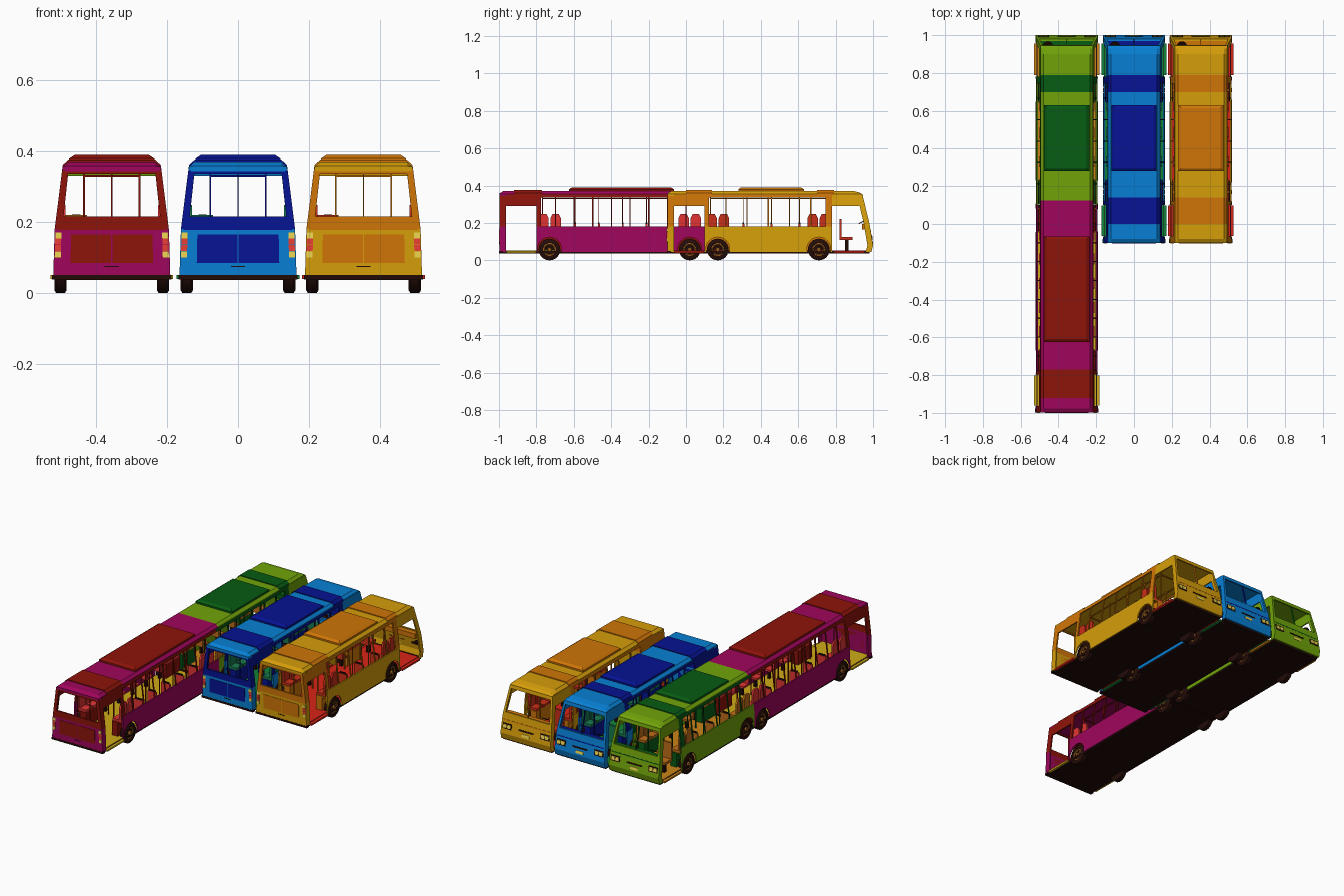
import bpy, bmesh, math
from math import sin, cos, pi

if "Cube" in bpy.data.objects:
    bpy.data.objects.remove(bpy.data.objects["Cube"])

parts = {}
mats = {}


def mat(c):
    if c not in mats:
        m = bpy.data.materials.new("paint_%d" % len(mats))
        m.diffuse_color = (*[(v / 255) ** 2.2 for v in c], 1)
        m.use_nodes = True
        m.node_tree.nodes["Principled BSDF"].inputs["Base Color"].default_value = m.diffuse_color
        mats[c] = m
    return mats[c]


def interp(z, pts):
    for (a, b), (c, d) in zip(pts, pts[1:]):
        if z <= c:
            return b + (d - b) * (z - a) / (c - a)
    return pts[-1][1]


def half(z):      # half width of the body at height z
    return interp(z, [(0, .165), (.05, .165), (.18, .161), (.355, .139)])


def nose(z):      # y of the slanted bus front at height z
    return interp(z, [(0, .985), (.04, .99), (.08, 1.0), (.2, .98), (.345, .945)])


class Bus:
    def __init__(self, name, cx):
        self.name, self.cx = name, cx

    def loft(self, part, col, rings):
        bm = parts.setdefault((self.name + "_" + part, col), bmesh.new())
        vs = [[bm.verts.new((x + self.cx, y, z)) for x, y, z in r] for r in rings]
        n = len(vs[0])
        for a, b in zip(vs, vs[1:]):
            for i in range(n):
                bm.faces.new((a[i], a[(i + 1) % n], b[(i + 1) % n], b[i]))
        bm.faces.new(vs[0])
        bm.faces.new(vs[-1])

    def box(self, part, col, x0, x1, y0, y1, z0, z1):
        self.loft(part, col, [[(x0, y0, z), (x1, y0, z), (x1, y1, z), (x0, y1, z)] for z in (z0, z1)])

    def side(self, part, col, poly, t=.008, out=0):   # panel on both side walls
        for s in (-1, 1):
            self.loft(part, col, [[(s * (half(z) + o), y, z) for y, z in poly] for o in (out, out - t)])

    def quad_side(self, part, col, y0, y1, z0, z1, **k):
        self.side(part, col, [(y0, z0), (y1, z0), (y1, z1), (y0, z1)], **k)

    def end(self, part, col, yf, d, poly, out=0):      # panel on an end wall, x as fraction of half width
        self.loft(part, col, [[(u * half(z), yf(z) + o, z) for u, z in poly] for o in (-d * out, d * .01)])

    def quad_end(self, part, col, yf, d, u0, u1, z0, z1, out=0):
        self.end(part, col, yf, d, [(u0, z0), (u1, z0), (u1, z1), (u0, z1)], out)

    def rod(self, part, col, a, b, r=.0025):           # thin rail along y or z
        if a[2] != b[2]:
            self.box(part, col, a[0] - r, a[0] + r, a[1] - r, a[1] + r, a[2], b[2])
        else:
            self.box(part, col, min(a[0], b[0]) - r, max(a[0], b[0]) + r, a[1] - r, b[1] + r, a[2] - r, a[2] + r)

    def disc(self, part, col, y, z, prof, n=24):       # solid of revolution about x, mirrored
        for s in (-1, 1):
            self.loft(part, col, [[(s * x, y + r * cos(i * 2 * pi / n), z + r * sin(i * 2 * pi / n))
                                   for i in range(n)] for x, r in prof])


DARK, TYRE, HUB = (38, 18, 14), (40, 20, 16), (150, 92, 36)
LAMP, RED, AMBER = (240, 215, 80), (235, 65, 55), (235, 140, 40)


def build(name, cx, y0, y1, axles, hatch, bumps, c1, c2, c3, seat, front=True, rear=True):
    b = Bus(name, cx)
    wa = y0 + .2 if rear else y0            # wall between the doors
    wb = .78 if front else y1
    r0 = y0 if rear else y0 + .025
    r1 = .945 if front else y1 + .025
    # Floor: dark underside and coloured deck
    f1 = .98 if front else y1
    b.box("chassis", DARK, -.16, .16, y0 + .003, f1, .036, .05)
    b.box("deck", c3, -.155, .155, y0 + .01, f1 - .015, .05, .054)
    # Lower side walls with round wheel arches
    poly = [(wa, .045)]
    for a in sorted(axles):
        for i in range(13):
            t = pi - i * pi / 12
            z = .06 + .064 * sin(t)
            poly.append((a + .064 * cos(t), z if 0 < i < 12 else .045))
    poly += [(wb, .045), (wb, .18), (wa, .18)]
    b.side("lower_wall", c1, poly)
    # Windows: pillars, mullions and top rail
    b.quad_side("window_rail", c2, wa, wb, .335, .352)
    if rear:
        b.quad_side("pillar", c2, wa, wa + .022, .18, .34)
    if front:
        b.quad_side("pillar", c2, wb - .035, wb, .18, .34)
    n = round((wb - wa) / .105)
    for i in range(1, n):
        y = wa + (wb - wa) * i / n
        b.quad_side("mullion", c2, y - .003, y + .003, .18, .336, t=.006)
    # Door frames and steps
    if rear:
        b.quad_side("door_frame", c1, y0, y0 + .035, .045, .18)
        b.quad_side("door_frame_upper", c2, y0, y0 + .035, .18, .345)
        b.quad_side("door_header", c2, y0 + .035, wa, .29, .352)
        for s in (-1, 1):
            b.box("door_step", c3, s * .15, s * .173, y0 + .037, wa - .003, .04, .05)
    if front:
        for part, col, z0, z1 in (("front_corner", c1, .045, .08), ("front_corner", c1, .08, .18),
                                  ("front_corner", c1, .18, .2), ("front_post", c1, .2, .345)):
            b.side(part, col, [(nose(z0) - .03, z0), (nose(z0), z0), (nose(z1), z1), (nose(z1) - .03, z1)])
        b.side("door_header", c1, [(.78, .29), (nose(.29) - .02, .29), (nose(.345) - .01, .352), (.78, .352)])
        for s in (-1, 1):
            b.box("door_step", c3, s * .15, s * .173, .79, .955, .04, .05)
    # Roof shell with chamfered edges
    def ring(y, top, lift=0):
        return [(s * x, y, z + lift) for s, x, z in
                ((-1, .14, .343), (-1, .138, min(.356, top)), (-1, .122, top),
                 (1, .122, top), (1, .138, min(.356, top)), (1, .14, .343))]
    rings = [ring(r0, .358), ring(r0 + .02, .37)] if rear else [ring(r0, .37)]
    rings += [ring(.9, .37), ring(.93, .362), ring(r1, .351)] if front else [ring(r1, .37)]
    b.loft("roof", c1, rings)
    for p, q in bumps:
        b.loft("roof_band", c2, [ring(p, .37, .005), ring(q, .37, .005)])
    p, q = hatch
    b.loft("roof_hatch", c2, [[(-.12 + i, p + i, z), (.12 - i, p + i, z), (.12 - i, q - i, z), (-.12 + i, q - i, z)]
                              for i, z in ((0, .368), (0, .38), (.015, .39))])
    # Rear end: engine doors, belt, window frame, lamps, bumper
    if rear:
        yf = lambda z: y0
        b.quad_end("rear_wall", c1, yf, 1, -1, 1, .05, .178)
        b.quad_end("rear_belt", c2, yf, 1, -1, 1, .178, .215)
        b.quad_end("rear_header", c2, yf, 1, -1, 1, .336, .347)
        b.quad_end("rear_window_bar", c2, yf, 1, -.012, .012, .215, .34)
        for s in (-1, 1):
            b.quad_end("rear_post", c2, yf, 1, s * .87, s, .215, .338)
            b.quad_end("engine_door", c2, yf, 1, s * .012, s * .71, .085, .165, .002)
            for z, c in ((.1, LAMP), (.118, RED), (.136, RED), (.154, LAMP)):
                b.quad_end("tail_lamp", c, yf, 1, s * .88, s * .985, z, z + .017, .003)
        b.box("rear_bumper", DARK, -.168, .168, y0 - .001, y0 + .02, .038, .05)
        b.box("plate", DARK, -.02, .02, y0 - .002, y0 + .002, .073, .076)
    # Front end: nose, windshield frame, dash, headlights
    if front:
        b.end("front_nose", c1, nose, -1, [(-1, .045), (1, .045), (1, .08), (-1, .08)])
        b.end("front_nose", c1, nose, -1, [(-1, .08), (1, .08), (1, .2), (-1, .2)])
        b.quad_end("front_header", c1, nose, -1, -1, 1, .33, .348)
        b.quad_end("windshield_bar", c2, nose, -1, -.012, .012, .2, .335)
        b.box("dashboard", c2, -.15, .15, .94, .974, .165, .195)
        b.quad_end("front_grille", DARK, nose, -1, -.3, .3, .118, .126, .002)
        b.quad_end("front_crease", c2, nose, -1, -.95, .95, .155, .16, .001)
        b.quad_end("front_plate", LAMP, nose, -1, -.15, .15, .09, .105, .002)
        for s in (-1, 1):
            b.quad_end("windshield_post", c1, nose, -1, s * .91, s, .2, .335)
            b.quad_end("lamp_bezel", DARK, nose, -1, s * .58, s * .94, .108, .14, .002)
            for u in (.62, .78):
                b.quad_end("headlight", LAMP, nose, -1, s * u, s * (u + .13), .114, .134, .004)
        # Driver's place: wheel, column, seat
        b.loft("steering_wheel", DARK, [[(-.1 + .026 * cos(t * pi / 8), .945 + .022 * sin(t * pi / 8),
                                          z + .012 * sin(t * pi / 8)) for t in range(16)] for z in (.205, .21)])
        b.box("driver_seat", seat, -.13, -.07, .83, .89, .11, .125)
        b.box("driver_seat", seat, -.13, -.07, .82, .832, .11, .22)
        b.box("driver_seat_base", DARK, -.11, -.09, .85, .87, .05, .11)
    # Wheels with hubs, wells, and side-facing seats over each axle
    for a in axles:
        b.disc("tyre", TYRE, a, .058, [(.127, .05), (.132, .058), (.157, .058), (.162, .05), (.162, .036), (.154, .034)])
        b.disc("wheel_rim", HUB, a, .058, [(.15, .036), (.158, .036), (.159, .028), (.154, .024), (.154, .012), (.164, .01)])
        for i in range(6):
            t = i * pi / 3
            b.disc("wheel_bolt", DARK, a + .018 * cos(t), .058 + .018 * sin(t), [(.152, .004), (.157, .004)], 6)
        for s in (-1, 1):
            b.box("wheel_well", c2, s * .085, s * .124, a - .066, a + .066, .05, .13)
            b.box("wheel_well_top", c2, s * .085, s * .15, a - .066, a + .066, .13, .138)
            for d in (-.033, .033):
                y = a + d
                b.box("side_seat", seat, s * .085, s * .145, y - .028, y + .028, .138, .152)
                prof = [(-.028, .15), (.028, .15), (.028, .225), (.017, .248), (-.017, .248), (-.028, .225)]
                b.loft("side_seat_back", seat, [[(s * x, y + u, z) for u, z in prof] for x in (.13, .142)])
    # Forward-facing seat rows between the axles, with grab poles
    lo, hi = min(axles) + .14, max(axles) - .1
    n = max(1, int((hi - lo) / .125))
    for i in range(n + 1):
        y = lo + (hi - lo) * i / n
        for s in (-1, 1):
            b.box("row_seat", seat, s * .09, s * .148, y, y + .05, .105, .117)
            b.box("row_seat_back", seat, s * .09, s * .148, y - .008, y + .002, .105, .195)
            b.box("seat_handle", DARK, s * .1, s * .14, y - .008, y + .001, .195, .203)
            b.box("seat_leg", DARK, s * .11, s * .125, y + .015, y + .03, .052, .105)
            b.rod("grab_pole", c2, (s * .078, y - .004, .053), (s * .078, y - .004, .345))
    for s in (-1, 1):
        b.rod("ceiling_rail", c2, (s * .076, wa + .03, .33), (s * .076, wb - .03, .33))
    for y in ([wa + .03] if rear else []) + ([wb - .03] if front else []):
        b.rod("cross_rail", c2, (-.076, y, .33), (.076, y, .33))
        for s in (-1, 1):
            b.rod("grab_pole", c2, (s * .078, y, .053), (s * .078, y, .345))


YEL, ORG = (212, 156, 18), (205, 116, 16)
BLU, NAV = (16, 126, 210), (14, 26, 146)
GRN, DGR = (112, 162, 18), (16, 92, 26)
MAG, DRD = (158, 14, 92), (140, 26, 18)
single = dict(y0=-.1, y1=1.0, axles=(.17, .71), hatch=(.28, .63), bumps=((0, .14), (.7, .79)))
build("yellow_bus", .354, c1=YEL, c2=ORG, c3=(215, 40, 28), seat=(200, 50, 30), **single)
build("blue_bus", 0, c1=BLU, c2=NAV, c3=(24, 130, 60), seat=(30, 120, 80), **single)
# Articulated bus: green front half and magenta rear half
build("front_section", -.356, .1, 1.0, (.17, .71), (.28, .63), ((.7, .79),),
      GRN, DGR, (200, 130, 30), (190, 110, 30), rear=False)
build("rear_section", -.356, -.998, .1, (-.73, .02), (-.625, -.065), ((-.92, -.77),),
      MAG, DRD, (205, 170, 30), (225, 55, 55), front=False)

for (name, col), bm in parts.items():
    bmesh.ops.recalc_face_normals(bm, faces=bm.faces)
    me = bpy.data.meshes.new(name)
    bm.to_mesh(me)
    bm.free()
    me.materials.append(mat(col))
    bpy.context.collection.objects.link(bpy.data.objects.new(name, me))
    if "tyre" in name or "wheel_rim" in name:
        me.shade_smooth()
        me.set_sharp_from_angle(angle=math.radians(35))
